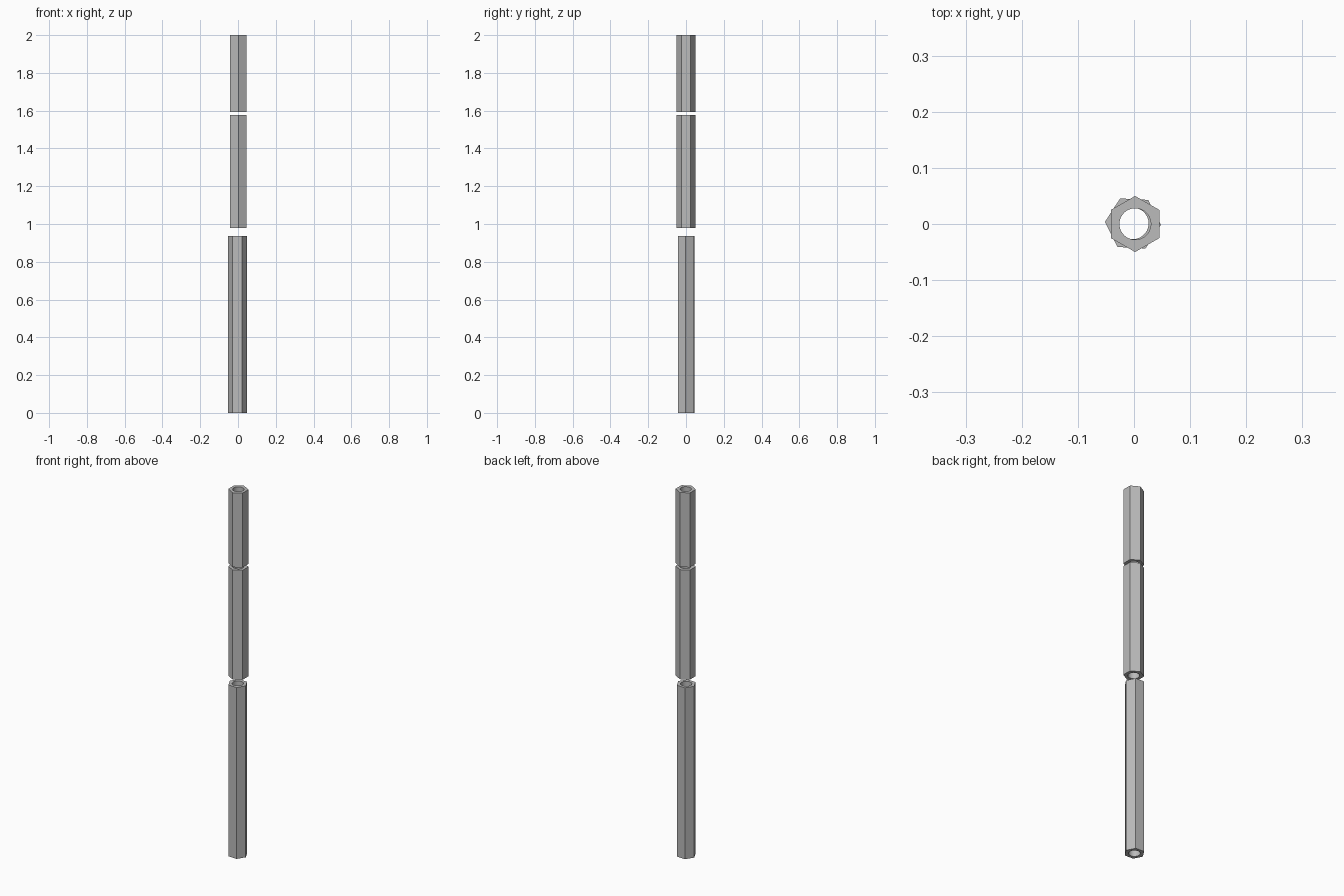
import bpy, bmesh, math

cube = bpy.data.objects.get("Cube")
if cube:
    bpy.data.objects.remove(cube, do_unlink=True)

metal = bpy.data.materials.new("plain_grey_metal")
metal.use_nodes = True
grey = (0.5, 0.5, 0.5, 1)
metal.diffuse_color = grey
metal.node_tree.nodes["Principled BSDF"].inputs["Base Color"].default_value = grey

HEX_RADIUS = 0.05
HOLE_RADIUS = 0.028
SEGMENTS = 48  # hole sides, a multiple of six


def hex_spacer(name, x, y, z0, z1, turn):
    """Hexagonal column with a round hole right through it."""
    bm = bmesh.new()

    def ring(count, radius, z):
        angles = [math.radians(turn) + math.tau * i / count for i in range(count)]
        return [bm.verts.new((radius * math.cos(a), radius * math.sin(a), z)) for a in angles]

    hex_low, hex_high = ring(6, HEX_RADIUS, 0), ring(6, HEX_RADIUS, z1 - z0)
    hole_low, hole_high = ring(SEGMENTS, HOLE_RADIUS, 0), ring(SEGMENTS, HOLE_RADIUS, z1 - z0)
    step = SEGMENTS // 6
    for i in range(6):
        j = (i + 1) % 6
        # Outer flat
        bm.faces.new((hex_low[i], hex_low[j], hex_high[j], hex_high[i]))
        # End faces, one sector for each flat
        arc = [(i * step + k) % SEGMENTS for k in range(step + 1)]
        for outer, inner in ((hex_low, hole_low), (hex_high, hole_high)):
            bm.faces.new([outer[i], outer[j]] + [inner[k] for k in reversed(arc)])
    # Hole wall
    for i in range(SEGMENTS):
        j = (i + 1) % SEGMENTS
        bm.faces.new((hole_low[j], hole_low[i], hole_high[i], hole_high[j])).smooth = True
    # Sharp rims and corners
    bmesh.ops.recalc_face_normals(bm, faces=bm.faces[:])
    for edge in bm.edges:
        edge.smooth = edge.calc_face_angle(0) < math.radians(30)
    mesh = bpy.data.meshes.new(name)
    bm.to_mesh(mesh)
    bm.free()
    mesh.materials.append(metal)
    obj = bpy.data.objects.new(name, mesh)
    obj.location = (x, y, z0)
    bpy.context.collection.objects.link(obj)


hex_spacer("long_spacer", -0.002, 0.001, 0, 0.937, -3)
hex_spacer("middle_spacer", 0.002, 0, 0.979, 1.578, 30)
hex_spacer("short_spacer", 0.002, 0, 1.593, 2, 30)
